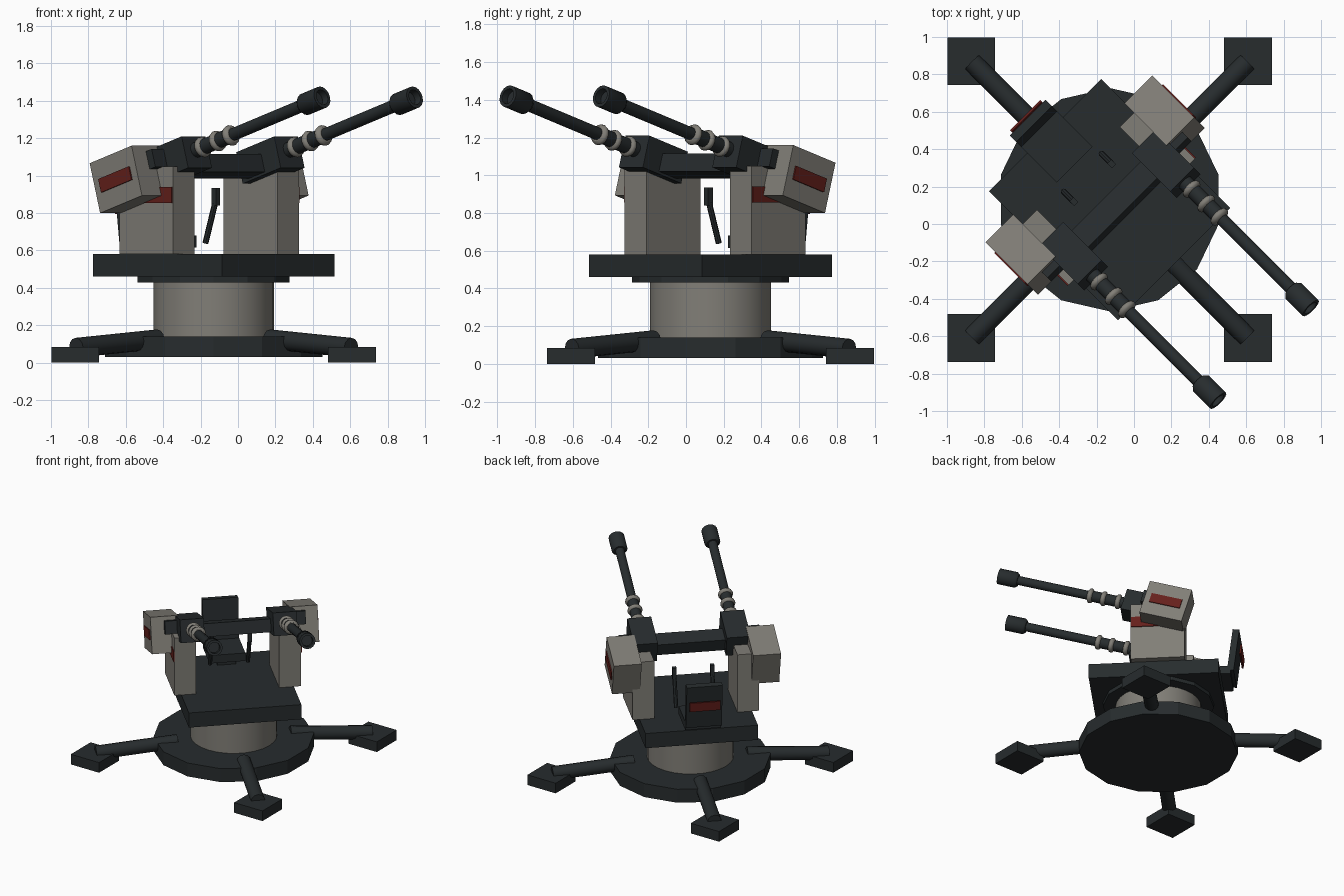
import bpy, bmesh, math
from mathutils import Matrix, Vector

if "Cube" in bpy.data.objects:
    bpy.data.objects.remove(bpy.data.objects["Cube"])

T = lambda x, y, z: Matrix.Translation((x, y, z))
R = lambda deg, ax: Matrix.Rotation(math.radians(deg), 4, ax)


def material(name, col):
    m = bpy.data.materials.new(name)
    m.diffuse_color = (*col, 1)
    m.use_nodes = True
    m.node_tree.nodes["Principled BSDF"].inputs["Base Color"].default_value = m.diffuse_color
    return m


DARK = material("dark_metal", (0.02, 0.025, 0.027))
TAN = material("warm_grey", (0.22, 0.21, 0.185))
RED = material("red_trim", (0.13, 0.014, 0.011))

BASE = T(-0.13, 0.13, 0)
TURRET = BASE @ R(45, 'Z')       # turret faces its local -y
TILT = R(-16.5, 'X')             # gun elevation


def finish(bm, name, mat, M):
    bmesh.ops.recalc_face_normals(bm, faces=bm.faces)
    bm.transform(M)
    me = bpy.data.meshes.new(name)
    bm.to_mesh(me)
    bm.free()
    me.materials.append(mat)
    ob = bpy.data.objects.new(name, me)
    bpy.context.collection.objects.link(ob)
    return ob


def box(name, mat, size, M):
    bm = bmesh.new()
    bmesh.ops.create_cube(bm, size=1)
    bmesh.ops.scale(bm, vec=size, verts=bm.verts)
    return finish(bm, name, mat, M)


def lathe(name, mat, profile, n, M, smooth=True):
    """Revolve (radius, z) points about z and cap both ends."""
    bm = bmesh.new()
    rings = []
    for r, z in profile:
        rings.append([bm.verts.new((r * math.sin(2 * math.pi * i / n),
                                    r * math.cos(2 * math.pi * i / n), z)) for i in range(n)])
    for a, b in zip(rings, rings[1:]):
        for i in range(n):
            f = bm.faces.new((a[i], a[(i + 1) % n], b[(i + 1) % n], b[i]))
            f.smooth = smooth
    bm.faces.new(rings[0])
    bm.faces.new(rings[-1])
    bm.normal_update()
    for e in bm.edges:
        if e.calc_face_angle(0) > math.radians(40):
            e.smooth = False
    return finish(bm, name, mat, M)


def rod(name, mat, p, q, r, n, M):
    p, q = Vector(p), Vector(q)
    d = q - p
    rot = d.to_track_quat('Z', 'Y').to_matrix().to_4x4()
    return lathe(name, mat, [(r, 0), (r, d.length)], n, M @ Matrix.Translation(p) @ rot)


# base disk, pedestal, bearing ring
lathe("base_disk", DARK, [(0.597, 0.03), (0.597, 0.14)], 14, BASE, False)
lathe("pedestal", TAN, [(0.322, 0.13), (0.322, 0.44)], 28, BASE)
lathe("bearing_ring", DARK, [(0.417, 0.43), (0.417, 0.47)], 14, BASE, False)

# four legs with square feet
for sx in (-1, 1):
    for sy in (-1, 1):
        rod("leg", DARK, (sx * 0.3, sy * 0.3, 0.125), (sx * 0.735, sy * 0.735, 0.08), 0.053, 12, BASE)
        box("foot", DARK, (0.256, 0.256, 0.083), BASE @ T(sx * 0.74, sy * 0.74, 0.0415))

# rotating platform
box("platform", DARK, (0.848, 0.976, 0.12), TURRET @ T(0, 0, 0.52))

# both sides: support, ammunition box and gun
for s in (-1, 1):
    box("support", TAN, (0.163, 0.405, 0.47), TURRET @ T(s * 0.395, 0.035, 0.815))
    box("support_stripe", RED, (0.01, 0.32, 0.085), TURRET @ T(s * 0.479, -0.005, 0.897))

    A = TURRET @ T(s * 0.525, 0.11, 0.98) @ TILT
    box("ammo_box", TAN, (0.21, 0.33, 0.278), A)
    box("ammo_stripe", RED, (0.012, 0.24, 0.075), A @ T(s * 0.107, 0, 0))

    G = TURRET @ T(s * 0.35, -0.075, 1.095) @ TILT
    box("receiver", DARK, (0.18, 0.3, 0.175), G @ T(0, 0, -0.012))
    box("ammo_feed", DARK, (0.1, 0.12, 0.1), G @ T(s * 0.13, 0.06, 0.0))
    B = G @ R(90, 'X')           # z runs along the barrel
    lathe("barrel_jacket", DARK, [(0.042, 0.13), (0.042, 0.43)], 16, B)
    lathe("barrel", DARK, [(0.034, 0.4), (0.034, 1.02)], 16, B)
    for d in (0.203, 0.318, 0.422):
        lathe("barrel_ring", TAN, [(0.04, d - 0.02), (0.053, d - 0.012), (0.057, d),
                                   (0.053, d + 0.012), (0.04, d + 0.02)], 16, B)
    lathe("muzzle", DARK, [(0.045, 0.99), (0.06, 1.008), (0.06, 1.142), (0.042, 1.142),
                           (0.042, 1.1)], 16, B)

    # control lever
    rod("lever", DARK, (s * 0.143, 0.205, 0.64), (s * 0.143, 0.13, 0.86), 0.016, 8, TURRET)
    box("lever_grip", DARK, (0.03, 0.035, 0.095), TURRET @ T(s * 0.143, 0.128, 0.887))

# cross beam joining the guns
box("cross_beam", DARK, (0.54, 0.13, 0.1), TURRET @ T(0, -0.05, 1.05) @ TILT)

# operator seat
box("seat_post", DARK, (0.14, 0.16, 0.05), TURRET @ T(0, 0.38, 0.6))
box("seat_cushion", DARK, (0.27, 0.29, 0.065), TURRET @ T(0, 0.41, 0.648))
S = TURRET @ T(0, 0.575, 0.82) @ R(-7, 'X')
box("seat_back", DARK, (0.27, 0.05, 0.35), S)
box("seat_stripe", RED, (0.23, 0.012, 0.075), S @ T(0, 0.052, 0.02))
